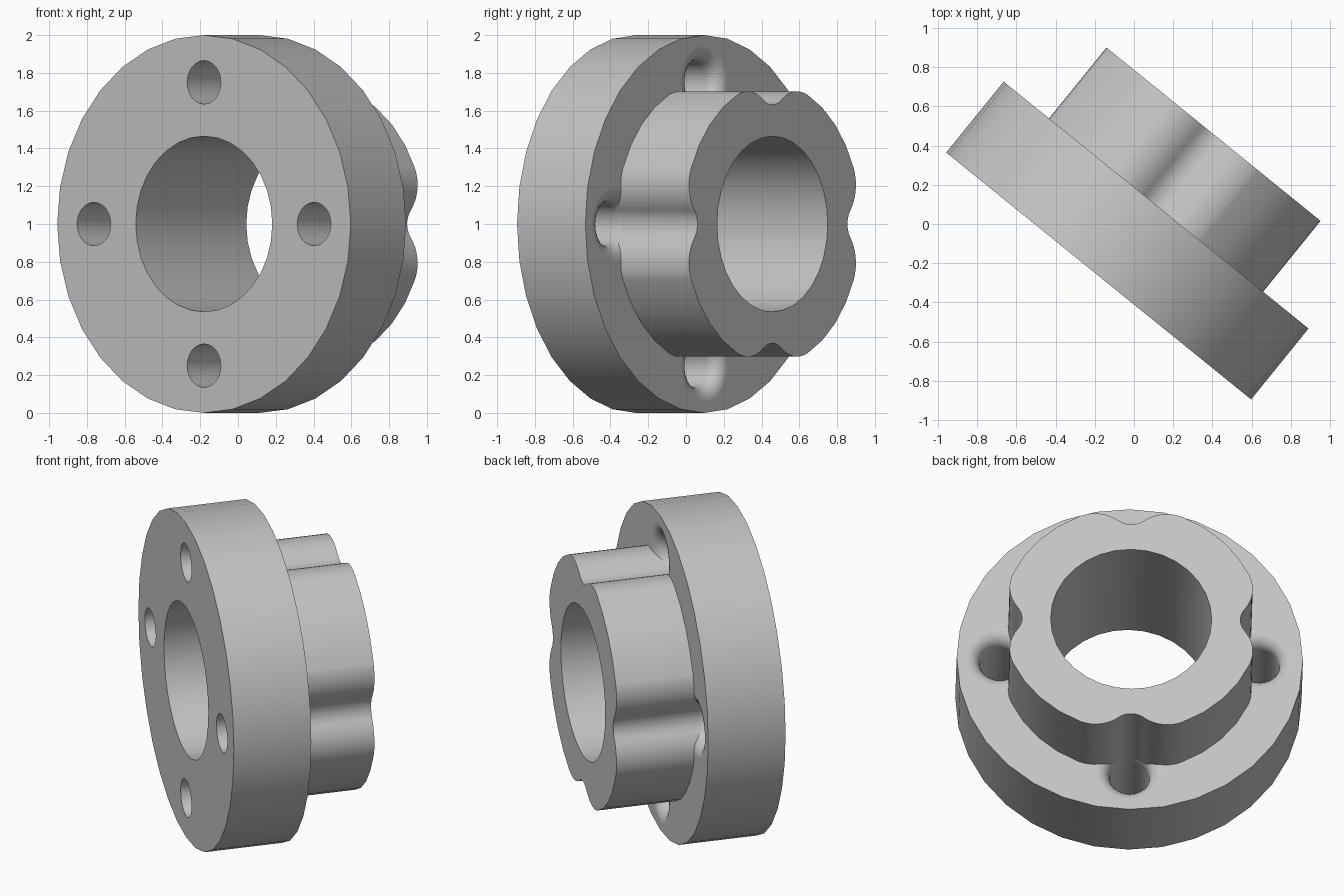
import bpy, bmesh
from math import sin, cos, atan2, pi, radians, sqrt
from mathutils import Matrix

default = bpy.data.objects.get("Cube")
if default:
    bpy.data.objects.remove(default, do_unlink=True)

THICK = 0.465        # flange thickness, and hub height above it
BORE_R = 0.465
HUB_R = 0.745
HOLE_D, HOLE_R = 0.75, 0.115
RIM = 0.08           # rounding of the hole rims
BLEND = 0.22         # rounding of the hub grooves

grey = bpy.data.materials.new("plain grey")
grey.use_nodes = True
grey.diffuse_color = (0.55, 0.55, 0.55, 1)
grey.node_tree.nodes["Principled BSDF"].inputs["Base Color"].default_value = (0.55, 0.55, 0.55, 1)


def prism(name, outline, z0, z1):
    """Extrude a closed outline along the axis."""
    bm = bmesh.new()
    face = bm.faces.new([bm.verts.new((x, y, z0)) for x, y in outline])
    top = bmesh.ops.extrude_face_region(bm, geom=[face])
    verts = [v for v in top["geom"] if isinstance(v, bmesh.types.BMVert)]
    bmesh.ops.translate(bm, verts=verts, vec=(0, 0, z1 - z0))
    return finish(bm, name)


def turned(name, profile, x, y, n=24):
    """Stack rings of (radius, height) into a solid of revolution."""
    bm = bmesh.new()
    rings = [[bm.verts.new((x + r * cos(a), y + r * sin(a), z))
              for a in (2 * pi * i / n for i in range(n))] for r, z in profile]
    for lo, hi in zip(rings, rings[1:]):
        for i in range(n):
            j = (i + 1) % n
            bm.faces.new((lo[i], lo[j], hi[j], hi[i]))
    bm.faces.new(rings[0])
    bm.faces.new(rings[-1])
    return finish(bm, name)


def finish(bm, name):
    bmesh.ops.recalc_face_normals(bm, faces=bm.faces)
    mesh = bpy.data.meshes.new(name)
    bm.to_mesh(mesh)
    bm.free()
    mesh.materials.append(grey)
    obj = bpy.data.objects.new(name, mesh)
    bpy.context.collection.objects.link(obj)
    return obj


def combine(obj, other, operation):
    """Apply a boolean and remove the helper."""
    mod = obj.modifiers.new("boolean", 'BOOLEAN')
    mod.object, mod.operation, mod.solver = other, operation, 'EXACT'
    bpy.context.view_layer.objects.active = obj
    bpy.ops.object.modifier_apply(modifier=mod.name)
    bpy.data.objects.remove(other, do_unlink=True)


def arc(cx, cy, r, a0, a1, n):
    return [(cx + r * cos(a0 + (a1 - a0) * i / n), cy + r * sin(a0 + (a1 - a0) * i / n))
            for i in range(n + 1)]


def circle(r, n):
    return arc(0, 0, r, 0, 2 * pi, n)[:-1]


# Flange with four holes, rounded at the hub side
flange = prism("flanged_bushing", circle(1, 32), 0, THICK)
hole = [(HOLE_R, -0.1)]
hole += [(HOLE_R + RIM * (1 - cos(a)), THICK - RIM + RIM * sin(a))
         for a in (pi / 2 * i / 6 for i in range(7))]
hole.append((HOLE_R + RIM, THICK + 0.1))
for k in range(4):
    a = k * pi / 2
    combine(flange, turned("hole_cutter", hole, HOLE_D * cos(a), HOLE_D * sin(a)), 'DIFFERENCE')

# Hub outline: a circle with four blended grooves in line with the holes
groove_r = HOLE_R + 0.004
reach = HUB_R - BLEND
cx = (reach ** 2 - (groove_r + BLEND) ** 2 + HOLE_D ** 2) / (2 * HOLE_D)
cy = sqrt(reach ** 2 - cx ** 2)
to_hole, outward = atan2(-cy, HOLE_D - cx), atan2(cy, cx)
half = arc(HOLE_D, 0, groove_r, pi, pi + to_hole, 5)
half += arc(cx, cy, BLEND, to_hole, outward, 8)[1:]
half += arc(0, 0, HUB_R, outward, pi / 4, 2)[1:]
sector = [(x, -y) for x, y in reversed(half[1:-1])] + half
outline = []
for k in range(4):
    c, s = cos(k * pi / 2), sin(k * pi / 2)
    outline += [(c * x - s * y, s * x + c * y) for x, y in sector]
combine(flange, prism("hub", outline, THICK - RIM - 0.05, 2 * THICK), 'UNION')

# Central bore through both
combine(flange, prism("bore_cutter", circle(BORE_R, 32), -0.2, 2 * THICK + 0.2), 'DIFFERENCE')

# Stand the part on its rim, turned about the vertical
flange.data.transform(Matrix.Translation((-0.18, -0.265, 1))
                      @ Matrix.Rotation(radians(-39), 4, 'Z')
                      @ Matrix.Rotation(radians(-90), 4, 'X'))
bpy.ops.object.select_all(action='DESELECT')
flange.select_set(True)
bpy.context.view_layer.objects.active = flange
bpy.ops.object.shade_smooth_by_angle(angle=radians(30))
normals = flange.modifiers.new("even shading", 'WEIGHTED_NORMAL')
normals.keep_sharp = True
